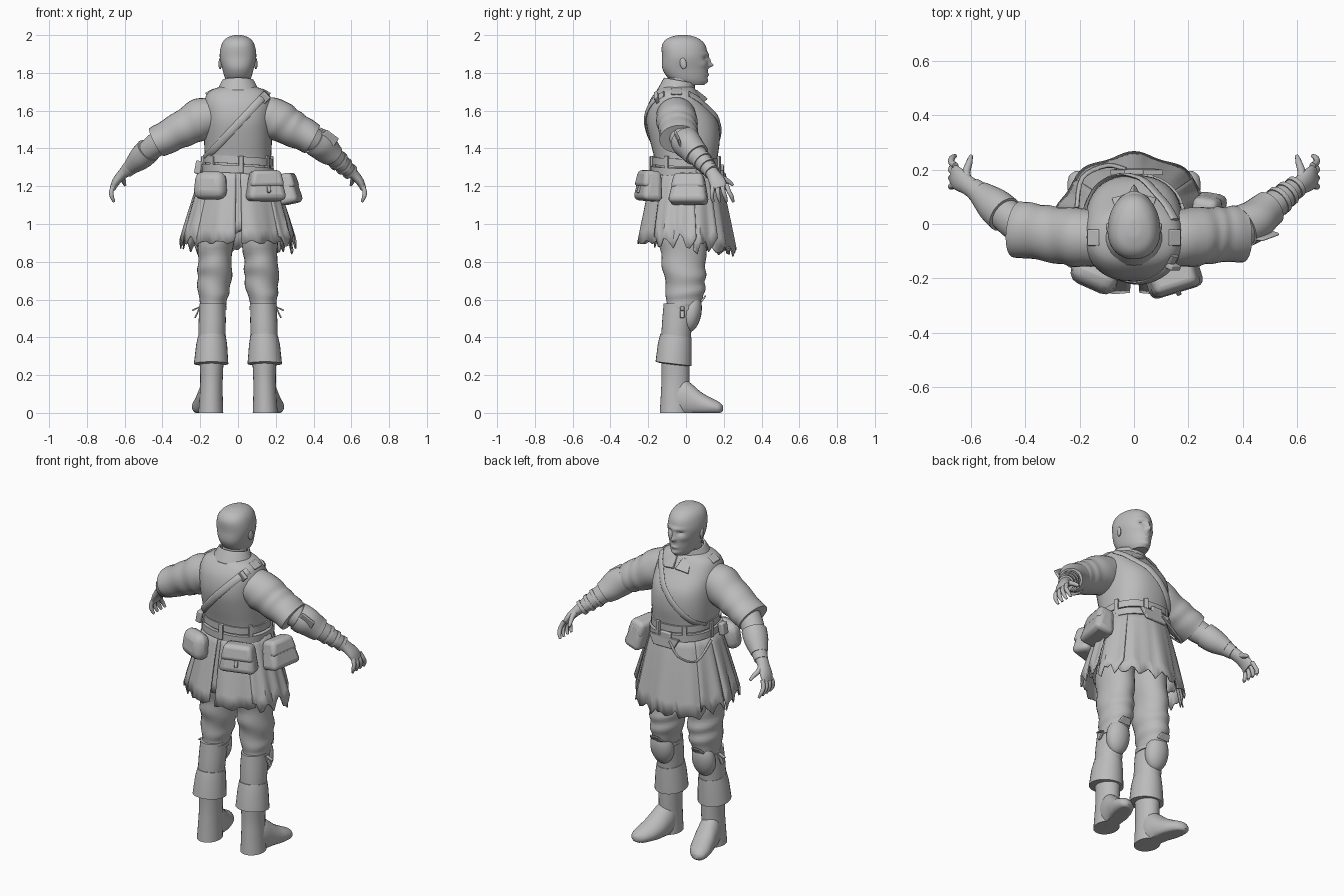
import bpy, bmesh, math, random
from mathutils import Vector, Matrix, Euler

random.seed(4)
if "Cube" in bpy.data.objects:
    bpy.data.objects.remove(bpy.data.objects["Cube"])

clay = bpy.data.materials.new("plain_grey")
clay.use_nodes = True
clay.diffuse_color = (.5, .5, .5, 1)
clay.node_tree.nodes["Principled BSDF"].inputs["Base Color"].default_value = clay.diffuse_color
parts = []
Y, Z = Vector((0, 1, 0)), Vector((0, 0, 1))


def finish(name, bm, thickness=0, bevel=0):
    bmesh.ops.recalc_face_normals(bm, faces=bm.faces[:])
    mesh = bpy.data.meshes.new(name)
    bm.to_mesh(mesh)
    bm.free()
    mesh.materials.append(clay)
    obj = bpy.data.objects.new(name, mesh)
    bpy.context.collection.objects.link(obj)
    if thickness:
        mod = obj.modifiers.new("thickness", "SOLIDIFY")
        mod.thickness = thickness
    if bevel:
        mod = obj.modifiers.new("rounding", "BEVEL")
        mod.width, mod.segments = bevel, 3
    parts.append(obj)
    return obj


def refine(rows, steps):
    """Smooth curve through the given rows of numbers."""
    rows = [Vector(r) for r in rows]
    out = []
    for i in range(len(rows) - 1):
        a, b = rows[i], rows[i + 1]
        ta = (b - rows[max(i - 1, 0)]) / 2
        tb = (rows[min(i + 2, len(rows) - 1)] - a) / 2
        for k in range(steps):
            t = k / steps
            s = t * t * (3 - 2 * t)
            out.append(a.lerp(b, s) + ta * (t * (1 - t) ** 2) - tb * (t * t * (1 - t)))
    return out + [rows[-1]]


def loft(name, rings, side=1, axis=None, ref=Y, steps=4, sides=28, power=2, egg=0,
         wrinkle=0, caps=True, thickness=0):
    """Skin elliptical rings (x, y, z, half width, half depth); side mirrors x."""
    rings = refine(rings, steps)
    centres = [Vector((r[0] * side, r[1], r[2])) for r in rings]
    bm = bmesh.new()
    loops = []
    for i, r in enumerate(rings):
        tangent = axis or (centres[min(i + 1, len(rings) - 1)] - centres[max(i - 1, 0)])
        u = ref.cross(tangent).normalized()
        v = tangent.cross(u).normalized()
        loop = []
        for k in range(sides):
            ang = math.tau * k / sides
            c, s = math.cos(ang), math.sin(ang)
            pc = math.copysign(abs(c) ** (2 / power), c) * (1 - egg * s)
            ps = math.copysign(abs(s) ** (2 / power), s)
            fold = 1 + wrinkle * math.sin(i * .95 + 1.6 * math.sin(ang + i * .25))
            p = centres[i] + (u * pc * r[3] + v * ps * r[4]) * fold
            p.z = max(p.z, 0)
            loop.append(bm.verts.new(p))
        loops.append(loop)
    for a, b in zip(loops, loops[1:]):
        for k in range(sides):
            j = (k + 1) % sides
            bm.faces.new((a[k], a[j], b[j], b[k]))
    if caps:
        bm.faces.new(loops[0])
        bm.faces.new(loops[-1])
    return finish(name, bm, thickness)


def blob(name, centre, size, turn=(0, 0, 0)):
    bm = bmesh.new()
    m = Matrix.LocRotScale(Vector(centre), Euler([math.radians(t) for t in turn]), Vector(size))
    bmesh.ops.create_uvsphere(bm, u_segments=20, v_segments=12, radius=1, matrix=m)
    return finish(name, bm)


def box(name, centre, size, turn=(0, 0, 0), taper=1, bevel=.01):
    bm = bmesh.new()
    bmesh.ops.create_cube(bm, size=1)
    for v in bm.verts:
        if v.co.z > 0:
            v.co.x *= taper
            v.co.y *= taper
    m = Matrix.LocRotScale(Vector(centre), Euler([math.radians(t) for t in turn]), Vector(size))
    bm.transform(m)
    return finish(name, bm, bevel=bevel)


def panel(name, start, end, hem, rx, ry, jag=.03, top=1.3):
    """Hanging cloth panel between two angles, with folds and a torn hem."""
    bm = bmesh.new()
    cols, rows = max(6, (end - start) // 4), 6
    grid = []
    for c in range(cols + 1):
        ang = math.radians(start + (end - start) * c / cols)
        low = hem + jag * (.6 * math.sin(c * 1.3 + start) + random.uniform(-.4, .4))
        line = []
        for r in range(rows + 1):
            t = r / rows
            fold = 1 + .03 * t * math.sin(ang * 9)
            x = (.18 + (rx - .18) * t ** .85) * fold * math.cos(ang)
            y = (.17 + (ry - .17) * t ** .85) * fold * math.sin(ang)
            line.append(bm.verts.new((x, y, top + (low - top) * t)))
        grid.append(line)
    for a, b in zip(grid, grid[1:]):
        for r in range(rows):
            bm.faces.new((a[r], a[r + 1], b[r + 1], b[r]))
    return finish(name, bm, thickness=.008)


# Head and neck
head = loft("head", [(0, .035, 1.735, .045, .06), (0, .012, 1.765, .066, .098), (0, -.004, 1.82, .082, .12),
                     (0, -.006, 1.885, .096, .121), (0, -.012, 1.945, .088, .115), (0, -.016, 1.98, .066, .086),
                     (0, -.016, 1.997, .03, .04), (0, -.016, 2, .004, .005)],
            axis=Z, egg=.12, power=2.15, sides=72, steps=10)
loft("neck", [(0, -.05, 1.66, .085, .085), (0, -.035, 1.73, .068, .068), (0, -.02, 1.8, .066, .075)], axis=Z)

# Face shaped by soft bumps: x, z, width, height, push
bumps = [(0, 1.84, .013, .012, .026), (0, 1.865, .01, .022, .014), (0, 1.9, .05, .01, .007),
         (0, 1.79, .022, .009, .008), (0, 1.755, .028, .014, .01)]
for s in (1, -1):
    bumps += [(s * .035, 1.877, .016, .01, -.012), (s * .05, 1.845, .02, .016, .006)]
for vert in head.data.vertices:
    if vert.co.y > .03:
        x, z = vert.co.x, vert.co.z
        vert.co.y += sum(push * math.exp(-((x - bx) / w) ** 2 - ((z - bz) / h) ** 2)
                         for bx, bz, w, h, push in bumps)
for s, label in ((1, "left"), (-1, "right")):
    blob(label + "_ear", (s * .094, -.015, 1.85), (.009, .018, .031), (12, 0, s * -12))

# Torso, collar and belts
torso = [(0, 0, 1.25, .172, .165), (0, 0, 1.34, .175, .166), (0, -.007, 1.45, .18, .186),
         (0, -.023, 1.55, .182, .188), (0, -.047, 1.64, .18, .15), (0, -.05, 1.7, .155, .11),
         (0, -.045, 1.73, .085, .08)]


def torso_y(x, z, sign):
    row = min(refine(torso, 8), key=lambda r: abs(r[2] - z))
    reach = max(0, 1 - abs(x / row[3]) ** 2.4) ** (1 / 2.4)
    return row[1] + sign * (row[4] * reach + .005)


loft("vest", torso, axis=Z, power=2.4, sides=40)
loft("collar", [(0, -.045, 1.69, .118, .11), (0, -.042, 1.73, .1, .092), (0, -.035, 1.76, .084, .083)],
     axis=Vector((0, .18, 1)), caps=False, thickness=.01)
for s, label in ((1, "left"), (-1, "right")):
    box(label + "_collar_flap", (s * .042, .076, 1.678), (.08, .012, .075), (44, s * 12, s * -14), .6, .004)
    box(label + "_shoulder_buckle", (s * .148, -.05, 1.7), (.05, .06, .014), (0, s * 28, 0), bevel=.005)
for name, z, grow in (("upper_belt", 1.335, .008), ("lower_belt", 1.285, .016)):
    loft(name, [(0, 0, z - .02, .176 + grow, .17 + grow), (0, 0, z + .02, .176 + grow, .17 + grow)],
         axis=Vector((.06, .02, 1)), power=2.3, sides=40, steps=1)
box("belt_buckle", (0, .19, 1.29), (.07, .02, .05), bevel=.006)
box("belt_sash", (.01, .193, 1.255), (.13, .014, .06), (8, 0, 0), 1.5, .004)
for k in range(7):
    ang = math.radians(k * 51 + 20)
    box("belt_loop", (.188 * math.cos(ang), .184 * math.sin(ang), 1.315), (.016, .025, .09),
        (0, 0, math.degrees(ang)), bevel=.004)

# Diagonal strap following the chest and back
for sign, label in ((1, "chest_strap"), (-1, "back_strap")):
    path = []
    for k in range(12):
        t = k / 11
        x, z = .15 - .32 * t, 1.69 - .34 * t
        path.append((x, torso_y(x, z, sign), z, .02, .007))
    loft(label, path, steps=2, sides=10)
box("strap_buckle", (.135, torso_y(.135, 1.665, -1), 1.665), (.05, .02, .06), (20, 45, 0), bevel=.005)
loft("hip_loop", [(-.03, .2, 1.27, .009, .005), (-.1, .215, 1.2, .009, .005), (-.19, .17, 1.18, .009, .005),
                  (-.21, .06, 1.27, .009, .005)], ref=Z, sides=8)

# Skirt panels
panel("skirt_lining", 0, 360, .96, .25, .215, .015)
panel("back_skirt_left", 274, 322, .905, .29, .26, .012)
panel("back_skirt_right", 218, 267, .905, .29, .26, .012)
panel("side_skirt_left", 316, 372, .91, .305, .25, .05)
panel("side_skirt_right", 168, 224, .91, .305, .25, .05)
panel("front_skirt", 34, 146, .855, .285, .26, .035)
panel("front_skirt_left", 10, 42, .885, .29, .25, .045)
panel("front_skirt_right", 138, 170, .885, .29, .25, .045)

# Pouches
box("back_pouch", (.145, -.195, 1.2), (.215, .115, .155), (-6, 0, 17), .74, .03)
box("back_pouch_flap", (.145, -.197, 1.238), (.19, .108, .09), (-6, 0, 17), .82, .022)
box("back_pouch_clasp", (.163, -.25, 1.185), (.018, .015, .04), (-20, 0, 17), bevel=.004)
box("side_pouch", (.262, .015, 1.185), (.12, .215, .16), (0, -12, -10), .72, .03)
box("side_pouch_flap", (.256, .015, 1.225), (.108, .185, .085), (0, -12, -10), .82, .022)
box("round_pouch", (-.145, -.19, 1.205), (.185, .1, .15), (-5, 0, -24), .9, .048)
box("belt_tool", (-.21, -.05, 1.3), (.035, .05, .07), (0, 10, 0), bevel=.008)

for s, label in ((1, "left"), (-1, "right")):
    # Legs and boots
    loft(label + "_trouser", [(.1, -.01, 1.15, .1, .13), (.113, -.02, .95, .095, .125),
                              (.122, -.012, .8, .09, .117), (.125, -.005, .7, .09, .108),
                              (.131, -.006, .61, .077, .098), (.135, -.03, .54, .062, .08)],
         s, axis=Z, steps=6, wrinkle=.04)
    loft(label + "_boot", [(.135, -.03, .58, .069, .088), (.137, -.048, .46, .072, .08),
                           (.14, -.055, .34, .068, .077), (.14, -.055, .2, .06, .074),
                           (.142, -.058, .1, .061, .075), (.144, -.06, 0, .066, .079)], s, axis=Z)
    loft(label + "_foot", [(.144, -.08, .08, .05, .08), (.148, -.02, .08, .062, .105),
                           (.156, .03, .065, .065, .088), (.168, .08, .045, .066, .065),
                           (.182, .13, .034, .062, .047), (.195, .175, .026, .044, .032),
                           (.2, .195, .024, .014, .014)], s, axis=Y, ref=Z)
    loft(label + "_boot_cuff", [(.138, -.055, .41, .073, .083), (.14, -.06, .36, .081, .09),
                                (.142, -.065, .26, .09, .096), (.142, -.064, .255, .062, .075)],
         s, axis=Vector((0, .12, 1)), steps=1, wrinkle=.02)
    blob(label + "_knee_pad", (s * .137, .028, .53), (.07, .054, .105), (-10, 0, 0))
    box(label + "_knee_pad_tip", (s * .137, .092, .605), (.08, .012, .04), (-40, 0, 0), .7, .005)
    loft(label + "_knee_tie", [(.134, -.025, .545, .073, .091), (.134, -.025, .565, .073, .091)],
         s, axis=Z, steps=1)
    for z, tilt in ((.555, 25), (.53, 65)):
        box(label + "_knee_tie_end", (s * .215, -.02, z), (.06, .022, .008), (0, s * tilt, 0), bevel=.003)

    # Sleeves (one torn shorter), forearms and hands
    cut = .035 if s > 0 else 0
    loft(label + "_sleeve", [(.11, -.05, 1.58, .09, .1), (.19, -.05, 1.558, .11, .108),
                             (.27, -.042, 1.515, .1, .104), (.35 - cut / 2, -.03 - cut / 4, 1.474 + cut / 4, .09, .102),
                             (.43 - cut, -.018 - cut / 2, 1.432 + cut / 2, .084, .104)], s, wrinkle=.02, steps=6)
    loft(label + "_forearm", [(.36, -.03, 1.475, .065, .07), (.44, .01, 1.415, .063, .066),
                              (.52, .075, 1.345, .052, .052), (.59, .132, 1.28, .036, .038)], s)
    loft(label + "_palm", [(.57, .115, 1.3, .036, .038), (.61, .142, 1.265, .028, .036),
                           (.645, .165, 1.225, .022, .043), (.662, .178, 1.19, .016, .042)], s)
    for k in range(4):
        y = .145 + k * .023
        reach = .012 * (k - 1)
        loft(label + "_finger", [(.655, y, 1.21, .012, .012), (.67, y + reach / 2, 1.175, .012, .012),
                                 (.668, y + reach + .004, 1.145, .011, .011),
                                 (.656, y + reach + .012, 1.118, .007, .007)], s, sides=10)
    loft(label + "_thumb", [(.612, .155, 1.265, .018, .018), (.615, .19, 1.245, .015, .015),
                            (.605, .225, 1.225, .012, .012), (.598, .25, 1.205, .007, .007)],
         s, ref=Z, sides=10)

# Elbow guard and wrapped bracer on one arm, wide glove cuff on the other
loft("elbow_guard", [(.4, -.01, 1.445, .075, .08), (.45, .02, 1.41, .08, .075), (.5, .06, 1.365, .062, .066)],
     wrinkle=.03)
box("elbow_guard_flap", (.465, -.04, 1.43), (.11, .014, .12), (20, 35, 20), .75, .005)
for k in range(3):
    t = k / 2
    x, y, z, r = .525 + .06 * t, .08 + .048 * t, 1.34 - .055 * t, .055 - .012 * t
    loft("bracer_wrap", [(x, y, z, r, r), (x + .012, y + .01, z - .011, r, r)], steps=1, sides=20)
loft("glove_cuff", [(.475, .035, 1.39, .068, .07), (.515, .07, 1.35, .064, .066), (.565, .113, 1.305, .043, .046)], -1)

# Soft shading with crisp edges
bpy.ops.object.select_all(action="DESELECT")
for obj in parts:
    obj.select_set(True)
bpy.context.view_layer.objects.active = parts[0]
bpy.ops.object.shade_smooth_by_angle(angle=math.radians(40))
